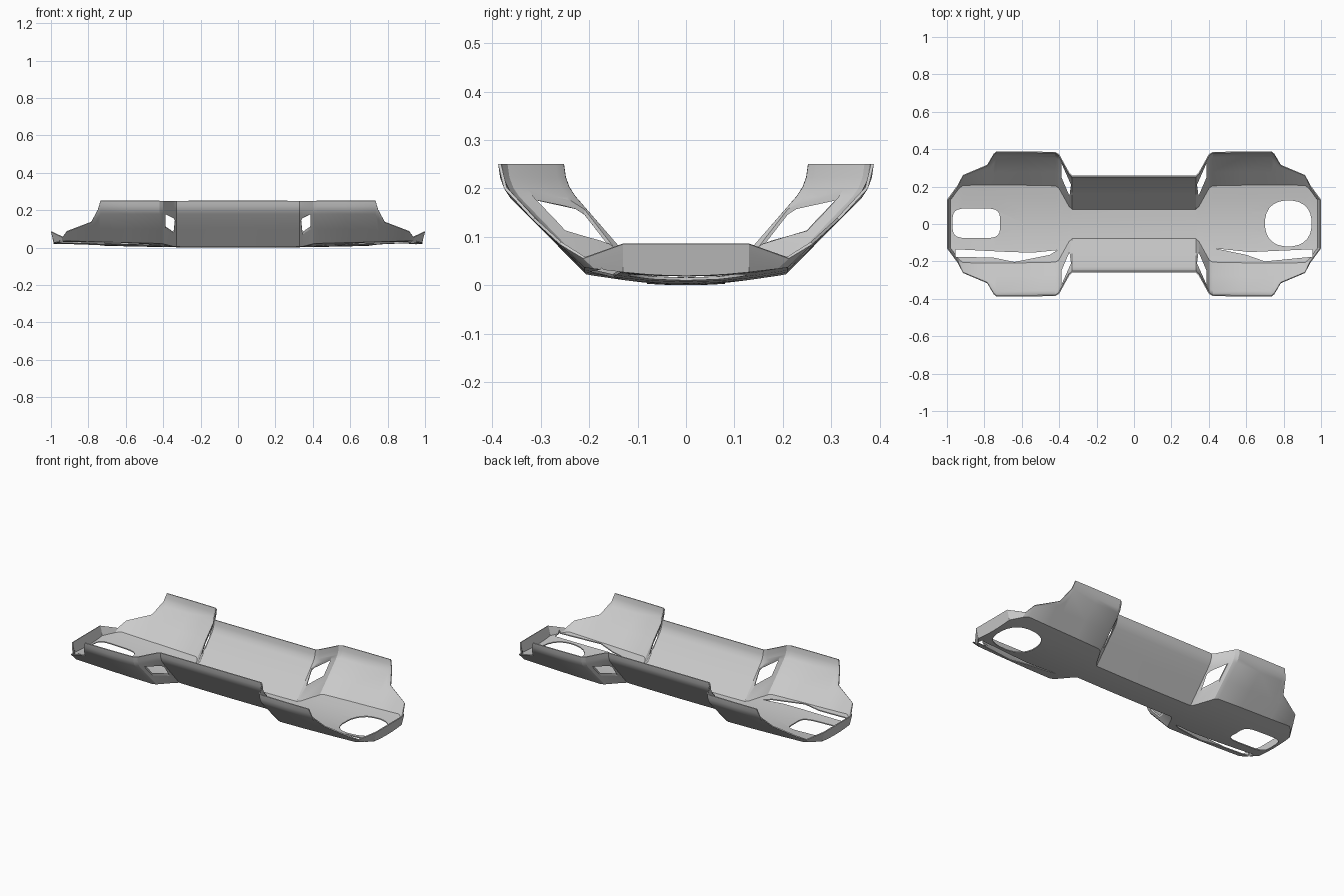
import bpy
import bmesh
import math

cube = bpy.data.objects.get("Cube")
if cube:
    bpy.data.objects.remove(cube)

grey = bpy.data.materials.new("light grey")
grey.use_nodes = True
grey.diffuse_color = (0.6, 0.6, 0.6, 1)
grey.node_tree.nodes["Principled BSDF"].inputs["Base Color"].default_value = (0.6, 0.6, 0.6, 1)


def make_object(name, bm):
    mesh = bpy.data.meshes.new(name)
    bm.to_mesh(mesh)
    bm.free()
    obj = bpy.data.objects.new(name, mesh)
    bpy.context.scene.collection.objects.link(obj)
    return obj


def apply_modifier(obj, name):
    bpy.context.view_layer.objects.active = obj
    bpy.ops.object.modifier_apply(modifier=name)


def floor_z(x, y):
    return 0.02 * x * x + 0.45 * y * y


def wall_y(crease, z0, z):
    """Outline of the flared side wall: straight slope, then a rounded upright rim."""
    knots = [(0, z0), (0.153, 0.18), (0.166, 0.2), (0.174, 0.222), (0.178, 0.25)]
    for (ya, za), (yb, zb) in zip(knots, knots[1:]):
        if z <= zb:
            return crease + ya + (yb - ya) * (z - za) / (zb - za)
    return crease + knots[-1][0]


def section(x, crease, top, lip=False):
    """One cross-section from the front rim over the floor to the back rim."""
    z0 = floor_z(x, crease)
    half = []
    for f in (0, 0.33, 0.67, 1):
        half.append((x, f * crease, floor_z(x, f * crease)))
    for rim in (0.1, 0.18, 0.2, 0.222, 0.25):
        f = (rim - z0) / (0.25 - z0)
        z = z0 + f * (top - z0)
        if lip:
            half.append((x + f * math.copysign(0.015, x), crease, z))
        else:
            half.append((x, wall_y(crease, z0, z), z))
    return [(a, -b, c) for a, b, c in reversed(half[1:])] + half


# Shell: position along the length, floor crease, and rim height
stations = [(0.16, 0.08, 0.25), (0.33, 0.08, 0.25), (0.345, 0.095, 0.25),
            (0.4, 0.195, 0.25), (0.42, 0.207, 0.25), (0.58, 0.21, 0.25),
            (0.735, 0.21, 0.25), (0.75, 0.21, 0.2), (0.785, 0.21, 0.135),
            (0.915, 0.21, 0.085), (0.94, 0.19, 0.055), (0.985, 0.13, 0.085, True)]
stations = [(-s[0],) + s[1:] for s in reversed(stations)] + [(0, 0.08, 0.25)] + stations

bm = bmesh.new()
grid = [[bm.verts.new(p) for p in section(*s)] for s in stations]
for a, b in zip(grid, grid[1:]):
    for j in range(len(a) - 1):
        bm.faces.new((a[j], b[j], b[j + 1], a[j + 1]))
bm.faces.new(grid[0])
bm.faces.new(grid[-1][::-1])
shell = make_object("curved_shell", bm)
shell.data.materials.append(grey)

thick = shell.modifiers.new("Thickness", 'SOLIDIFY')
thick.thickness = 0.006
thick.offset = 1
apply_modifier(shell, "Thickness")


def cut(name, points):
    """Cut an upright prism with the given plan outline out of the shell."""
    bm = bmesh.new()
    face = bm.faces.new([bm.verts.new((x, y, -0.1)) for x, y in points])
    made = bmesh.ops.extrude_face_region(bm, geom=[face])["geom"]
    top = [v for v in made if isinstance(v, bmesh.types.BMVert)]
    bmesh.ops.translate(bm, vec=(0, 0, 0.5), verts=top)
    bmesh.ops.recalc_face_normals(bm, faces=bm.faces[:])
    cutter = make_object(name, bm)
    cutter.hide_render = True
    mod = shell.modifiers.new("Cut", 'BOOLEAN')
    mod.operation = 'DIFFERENCE'
    mod.solver = 'EXACT'
    mod.object = cutter
    apply_modifier(shell, "Cut")
    bpy.data.objects.remove(cutter)


def rounded(cx, cy, rx, ry, power, count):
    """Rounded outline, squarer as the power drops."""
    points = []
    for i in range(count):
        a = math.tau * (i + 0.5) / count
        c, s = math.cos(a), math.sin(a)
        points.append((cx + rx * math.copysign(abs(c) ** power, c),
                       cy + ry * math.copysign(abs(s) ** power, s)))
    return points


# Openings in the floor at each end
cut("round_opening", rounded(0.825, 0.003, 0.125, 0.123, 0.85, 24))
cut("oblong_opening", rounded(-0.843, 0.004, 0.127, 0.08, 0.45, 24))

# Long slots along the front edge of the floor
cut("left_slot", [(0.43, -0.13), (0.62, -0.15), (0.955, -0.135),
                  (0.955, -0.175), (0.7, -0.2), (0.6, -0.165)])
cut("right_slot", [(-0.41, -0.14), (-0.54, -0.153), (-0.66, -0.15), (-0.955, -0.135),
                   (-0.955, -0.175), (-0.75, -0.18), (-0.64, -0.203), (-0.45, -0.165)])

# Slits in the four slanted step panels
for sx in (-1, 1):
    for sy in (-1, 1):
        slit = [(0.345, 0.15), (0.388, 0.25), (0.388, 0.325), (0.337, 0.21)]
        cut("step_slit", [(sx * x, sy * y) for x, y in slit])

bpy.ops.object.select_all(action='DESELECT')
shell.select_set(True)
bpy.context.view_layer.objects.active = shell
bpy.ops.object.shade_smooth_by_angle(angle=math.radians(25))
